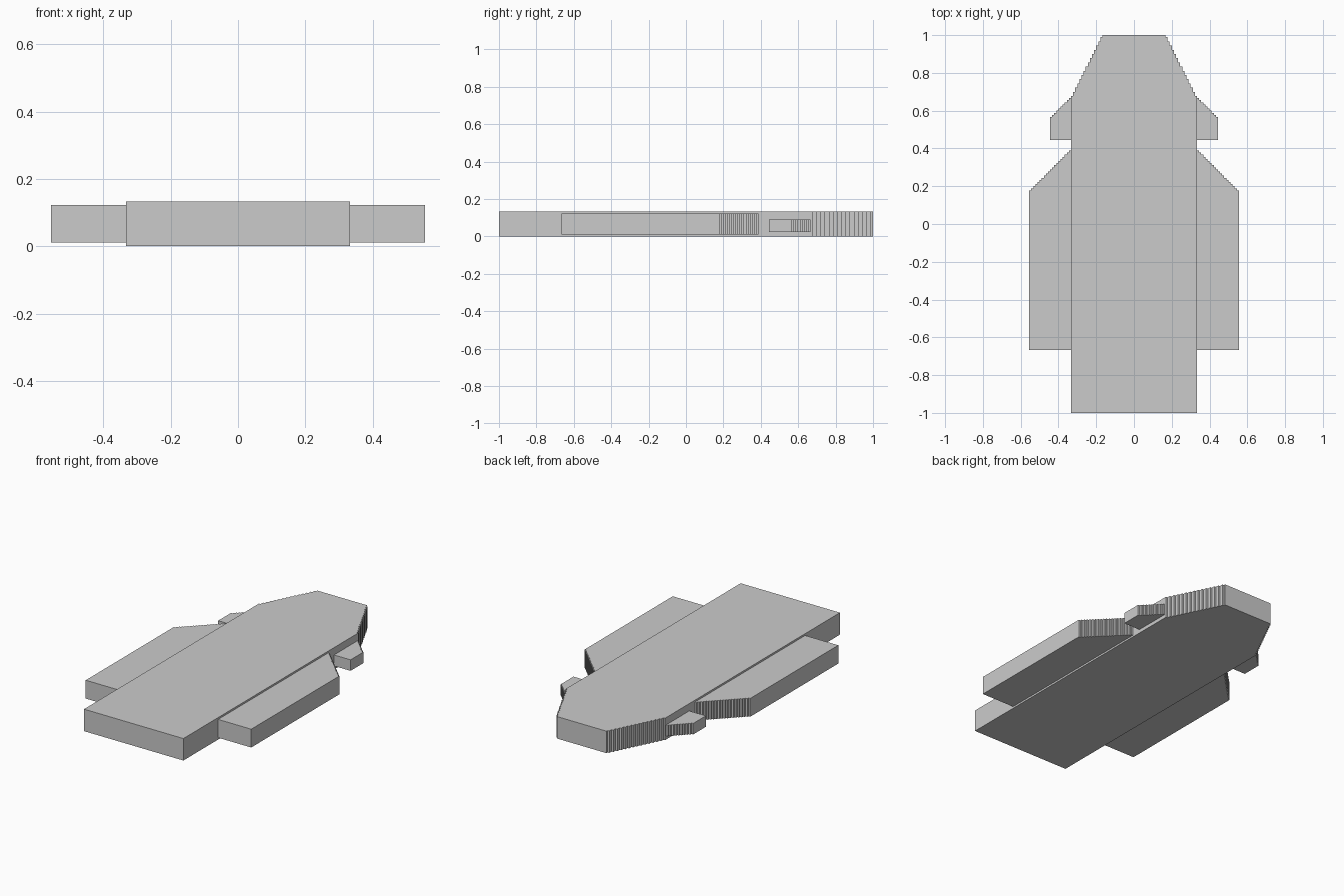
import bpy, bmesh

if "Cube" in bpy.data.objects:
    bpy.data.objects.remove(bpy.data.objects["Cube"])

U = 1 / 90  # one stair-step cell


def slab(name, outline, z0, z1, mirror=False):
    """Extrude a flat outline (in cells) from z0 to z1."""
    bm = bmesh.new()
    face = bm.faces.new([bm.verts.new((x * U, y * U, z0 * U)) for x, y in outline])
    ext = bmesh.ops.extrude_face_region(bm, geom=[face])
    top = [g for g in ext["geom"] if isinstance(g, bmesh.types.BMVert)]
    bmesh.ops.translate(bm, verts=top, vec=(0, 0, (z1 - z0) * U))
    bmesh.ops.recalc_face_normals(bm, faces=bm.faces)
    mesh = bpy.data.meshes.new(name)
    bm.to_mesh(mesh)
    bm.free()
    obj = bpy.data.objects.new(name, mesh)
    bpy.context.collection.objects.link(obj)
    if mirror:
        mod = obj.modifiers.new("mirror", 'MIRROR')
        mod.use_mirror_merge = False
    return obj


def wing_outline(x_in, x_out, y_back, y_tip):
    """Side panel whose leading edge drops one cell per column."""
    pts = [(x_in, y_back), (x_out, y_back)]
    for x in range(x_out, x_in, -1):
        y = y_tip - (x - 1 - x_in)
        pts += [(x, y), (x - 1, y)]
    return pts


# Hull with stepped, tapering nose
right = [(30, -90), (30, 61)]
for i in range(15):
    right += [(29 - i, 61 + 2 * i), (29 - i, min(63 + 2 * i, 90))]
right[-1] = (15, 90)
slab("hull", right + [(-x, y) for x, y in reversed(right)], 0, 12)

# Large side wings
slab("side_wings", wing_outline(30, 50, -60, 35), 1, 11, mirror=True)

# Small front fins
slab("front_fins", wing_outline(30, 40, 40, 60), 2, 8, mirror=True)
